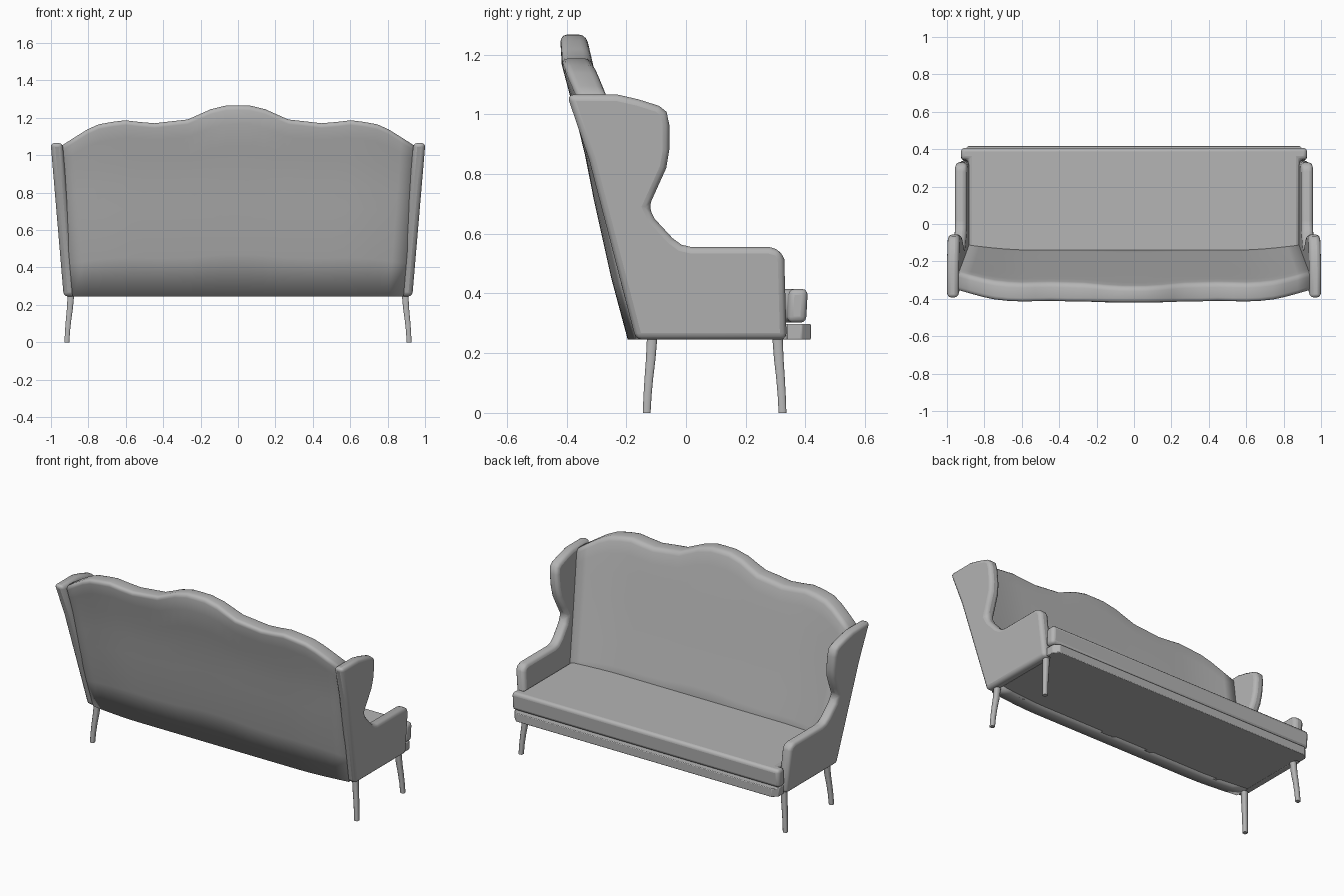
import bpy, bmesh, math

if "Cube" in bpy.data.objects:
    bpy.data.objects.remove(bpy.data.objects["Cube"])

# Mid-grey upholstery used on every part
GREY = bpy.data.materials.new("upholstery_grey")
GREY.diffuse_color = (0.46, 0.46, 0.46, 1)
GREY.use_nodes = True
GREY.node_tree.nodes["Principled BSDF"].inputs["Base Color"].default_value = GREY.diffuse_color


def finish(name, bm, bevel=0.0, segments=3, limit='ANGLE', smooth=40):
    """Turn a bmesh into a smooth-shaded object with rounded edges."""
    bmesh.ops.recalc_face_normals(bm, faces=bm.faces)
    mesh = bpy.data.meshes.new(name)
    bm.to_mesh(mesh)
    bm.free()
    mesh.materials.append(GREY)
    ob = bpy.data.objects.new(name, mesh)
    bpy.context.collection.objects.link(ob)
    bpy.context.view_layer.objects.active = ob
    ob.select_set(True)
    if bevel:
        m = ob.modifiers.new("Rounding", 'BEVEL')
        m.width, m.segments = bevel, segments
        m.limit_method, m.angle_limit = limit, math.radians(40)
        m.use_clamp_overlap = False
    bpy.ops.object.shade_smooth_by_angle(angle=math.radians(smooth))
    ob.select_set(False)
    return ob


def prism(points, direction):
    """Extrude a closed 3D outline along a direction."""
    bm = bmesh.new()
    face = bm.faces.new([bm.verts.new(p) for p in points])
    ext = bmesh.ops.extrude_face_region(bm, geom=[face])
    new = [g for g in ext["geom"] if isinstance(g, bmesh.types.BMVert)]
    bmesh.ops.translate(bm, vec=direction, verts=new)
    bm.faces.new([bm.verts[i] for i in range(len(points))]) if face.is_valid is False and bm.verts.ensure_lookup_table() else None
    return bm


def lerp(table, v):
    """Linear lookup in a list of (key, value) pairs."""
    for (a, fa), (b, fb) in zip(table, table[1:]):
        if v <= b:
            return fa + (fb - fa) * max(0, (v - a) / (b - a))
    return table[-1][1]


def loft(rings):
    """Skin a row of closed rings and cap both ends."""
    bm = bmesh.new()
    vs = [[bm.verts.new(p) for p in r] for r in rings]
    n = len(vs[0])
    for a, b in zip(vs, vs[1:]):
        for i in range(n):
            bm.faces.new((a[i], a[(i + 1) % n], b[(i + 1) % n], b[i]))
    for v in (vs[0], vs[-1]):
        for i in range(n // 2 - 1):
            bm.faces.new((v[i], v[i + 1], v[n - 2 - i], v[n - 1 - i]))
    return bm


FLOOR = 0.245  # underside of the upholstered body

# Wing and arm panels, leaning outwards
WING = [(-0.168, FLOOR), (-0.325, 0.85), (-0.399, 1.066),
        (-0.23, 1.066), (-0.16, 1.05), (-0.09, 1.028), (-0.065, 1.008),
        (-0.056, 0.965), (-0.056, 0.88), (-0.066, 0.82), (-0.1, 0.745),
        (-0.125, 0.69), (-0.105, 0.65), (-0.045, 0.585), (-0.015, 0.563),
        (0.02, 0.555), (0.28, 0.555), (0.316, 0.545), (0.329, 0.515),
        (0.337, FLOOR)]
for side, label in ((-1, "left"), (1, "right")):
    outline = [(side * (0.868 + 0.085 * (z - FLOOR)), y, z) for y, z in WING]
    finish(label + "_wing_arm", prism(outline, (side * 0.064, 0, 0)), 0.022)

# Scalloped, leaning backrest made of front and back grids
TOP = [(0, 1.267), (0.06, 1.266), (0.14, 1.246), (0.2, 1.218), (0.26, 1.191),
       (0.34, 1.182), (0.43, 1.171), (0.51, 1.178), (0.58, 1.187), (0.65, 1.178),
       (0.72, 1.165), (0.78, 1.138), (0.85, 1.095), (0.93, 1.045)]
BACK_Y = [(FLOOR, -0.195), (0.45, -0.25), (0.72, -0.31), (0.87, -0.338),
          (1.05, -0.385), (1.18, -0.42), (1.27, -0.422)]
FRONT_Y = [(FLOOR, -0.1), (0.42, -0.14), (0.72, -0.21), (1.07, -0.288),
           (1.18, -0.315), (1.27, -0.335)]
STEPS = (0, 0.22, 0.36, 0.5, 0.64, 0.78, 0.9, 1)
xs = [-x for x, _ in reversed(TOP[1:])] + [x for x, _ in TOP]
sections = []
for x in xs:
    top = lerp(TOP, abs(x))
    bow = 0.028 * max(0, (abs(x) - 0.6) / 0.33) ** 1.5
    back, front = [], []
    for t in STEPS:
        z = FLOOR + (top - FLOOR) * t
        px = x * (0.885 + 0.068 * (z - FLOOR) / 0.8) / 0.93
        back.append((px, lerp(BACK_Y, z) + bow, z))
        front.append((px, lerp(FRONT_Y, z) + bow, z))
    sections.append(back + front[::-1])
bm = loft(sections)
# round only the scalloped top rim
weight = bm.edges.layers.float.new("bevel_weight_edge")
bm.normal_update()
for e in bm.edges:
    a, b = e.verts
    along = abs(a.co.x - b.co.x) > 0.03
    rim = all(v.co.z > 1.04 for v in e.verts) and e.calc_face_angle(0) > 0.9
    e[weight] = 1.0 if along and rim else 0.0
finish("backrest", bm, 0.025, 3, 'WEIGHT', 120)


def t_plan(inner, outer, back, front, z, corner=0):
    """T-shaped seat plan that widens in front of the arms."""
    half = [(inner, back), (inner, 0.338), (outer, 0.338)]
    half += [(outer, front - corner), (outer - corner, front)] if corner else [(outer, front)]
    return [(x, y, z) for x, y in half] + [(-x, y, z) for x, y in reversed(half)]


# Seat base rail, hidden core and cushion
finish("seat_base", prism(t_plan(0.885, 0.915, -0.12, 0.418, FLOOR, 0.03),
                          (0, 0, 0.053)), 0.004, 2)
finish("seat_core", prism([(-0.88, -0.15, 0.28), (0.88, -0.15, 0.28),
                           (0.88, 0.33, 0.28), (-0.88, 0.33, 0.28)], (0, 0, 0.04)))
finish("seat_cushion", prism(t_plan(0.885, 0.925, -0.17, 0.402, 0.302),
                             (0, 0.006, 0.113)), 0.02)

# Curved, tapering legs: height, outward shift, half width
LEG = [(0.0, 0.022, 0.013), (0.06, 0.0185, 0.0135), (0.12, 0.013, 0.0145),
       (0.18, 0.006, 0.016), (0.26, 0.0, 0.0175)]
for side, label in ((-1, "left"), (1, "right")):
    for y0, splay, place in ((-0.113, -0.85, "back"), (0.306, 0.78, "front")):
        rings = [[(side * (0.893 + s) + a * w, y0 + splay * s + b * w, z)
                  for a, b in ((-1, -0.6), (-0.6, -1), (0.6, -1), (1, -0.6),
                               (1, 0.6), (0.6, 1), (-0.6, 1), (-1, 0.6))]
                 for z, s, w in LEG]
        finish(place + "_" + label + "_leg", loft(rings), smooth=50)
